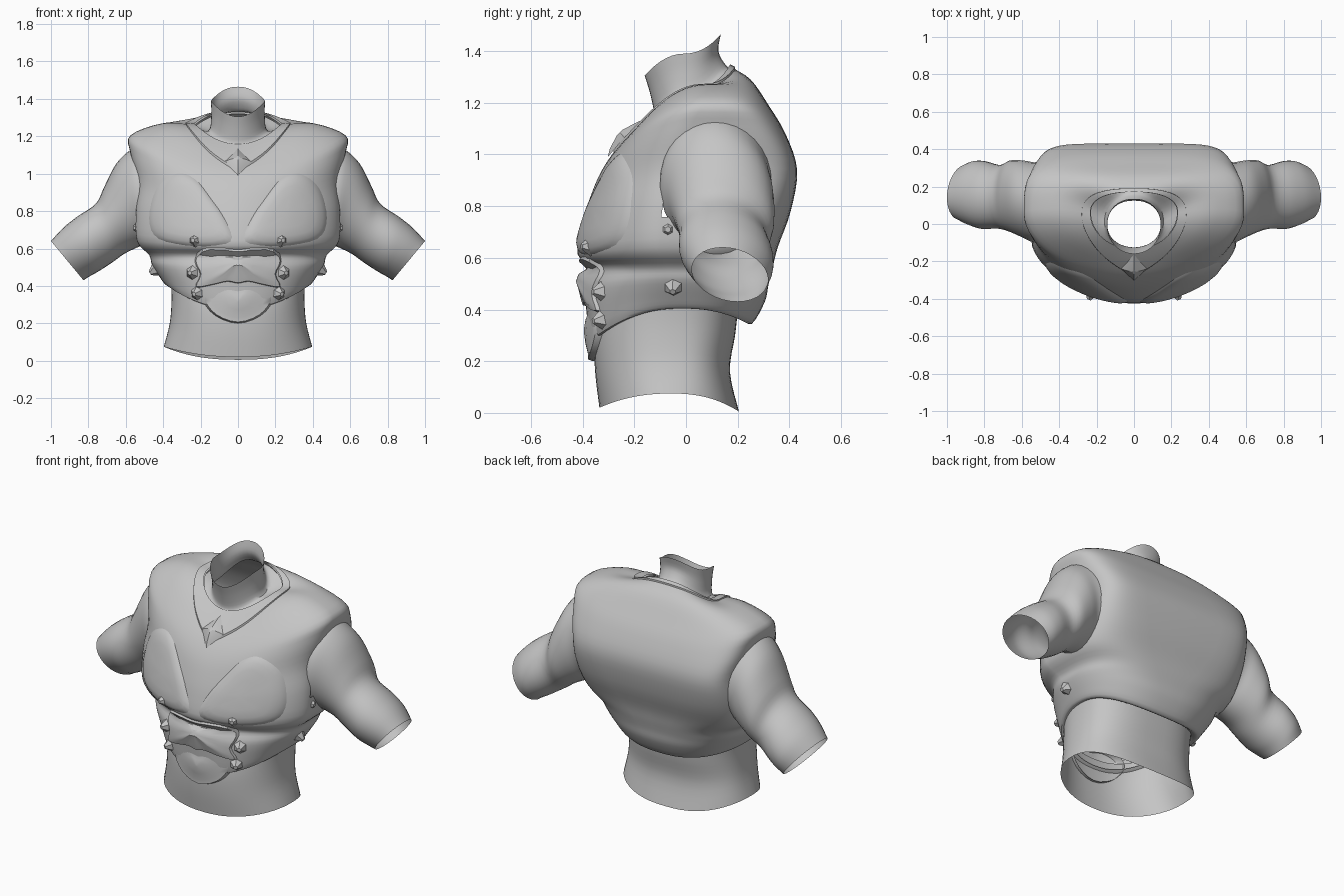
import bpy, bmesh, math
from mathutils import Vector, Matrix
from mathutils.bvhtree import BVHTree

if "Cube" in bpy.data.objects:
    bpy.data.objects.remove(bpy.data.objects["Cube"])

grey = bpy.data.materials.new("plain_grey")
grey.diffuse_color = (0.56, 0.56, 0.56, 1)
grey.use_nodes = True
grey.node_tree.nodes["Principled BSDF"].inputs["Base Color"].default_value = grey.diffuse_color


def make(name, verts, faces, angle=40):
    me = bpy.data.meshes.new(name)
    me.from_pydata([tuple(v) for v in verts], [], faces)
    me.materials.append(grey)
    ob = bpy.data.objects.new(name, me)
    bpy.context.collection.objects.link(ob)
    bm = bmesh.new()
    bm.from_mesh(me)
    bmesh.ops.recalc_face_normals(bm, faces=bm.faces)
    bm.to_mesh(me)
    bm.free()
    bpy.ops.object.select_all(action='DESELECT')
    ob.select_set(True)
    bpy.context.view_layer.objects.active = ob
    bpy.ops.object.shade_smooth_by_angle(angle=math.radians(angle))
    return ob


def blend(rows, v):
    """Smooth interpolation between the rows of numbers."""
    i = min(int(v), len(rows) - 2)
    f = v - i
    a, b, c, d = (rows[max(0, min(len(rows) - 1, i + k))] for k in (-1, 0, 1, 2))
    return [q + 0.5 * f * (r - p + f * (2 * p - 5 * q + 4 * r - s + f * (3 * (q - r) + s - p)))
            for p, q, r, s in zip(a, b, c, d)]


def smooth_loop(pts, sub=4):
    m = len(pts)
    return [blend([pts[(i + k) % m] for k in (-1, 0, 1, 2)], 1 + j / sub)
            for i in range(m) for j in range(sub)]


def body_point(rows, t, v):
    """Point on a body section: t = 0 front, pi/2 side, pi back."""
    hx, ys, yf, yb, zf, zs, zb, nf, nb = blend(rows, v)
    s, c = math.sin(t), math.cos(t)
    n, ye, ze = (nf, yf, zf) if c >= 0 else (nb, yb, zb)
    x = math.copysign(hx * abs(s) ** (2 / n), s)
    return Vector((x, ys + (ye - ys) * abs(c) ** (2 / n), zs + (ze - zs) * c * c))


def grid_faces(rings, seg):
    return [(r * seg + k, r * seg + (k + 1) % seg, (r + 1) * seg + (k + 1) % seg, (r + 1) * seg + k)
            for r in range(rings - 1) for k in range(seg)]


def loft(name, rows, seg=64, sub=4):
    count = (len(rows) - 1) * sub + 1
    verts = [body_point(rows, 2 * math.pi * k / seg, r / sub) for r in range(count) for k in range(seg)]
    return make(name, verts, grid_faces(count, seg))


# Vest: half width, side y, front y, back y, front z, side z, back z, front and back squareness
vest_rows = [
    (0.23, 0.06, -0.13, 0.17, 1.15, 1.26, 1.34, 2, 2.4),
    (0.40, 0.08, -0.20, 0.25, 1.09, 1.27, 1.29, 2, 3),
    (0.575, 0.07, -0.27, 0.32, 1.02, 1.205, 1.19, 1.9, 3.8),
    (0.575, 0.02, -0.325, 0.385, 0.94, 1.11, 1.08, 1.8, 4.8),
    (0.535, -0.05, -0.365, 0.43, 0.85, 0.95, 0.94, 1.75, 6.5),
    (0.545, -0.09, -0.40, 0.405, 0.74, 0.80, 0.78, 1.7, 5.5),
    (0.54, -0.10, -0.42, 0.355, 0.615, 0.64, 0.64, 1.7, 4),
    (0.475, -0.07, -0.365, 0.335, 0.56, 0.565, 0.56, 1.8, 3.2),
    (0.46, -0.05, -0.39, 0.32, 0.49, 0.515, 0.50, 1.9, 2.8),
    (0.42, -0.03, -0.385, 0.305, 0.39, 0.45, 0.43, 2.1, 2.5),
    (0.385, -0.02, -0.37, 0.255, 0.28, 0.405, 0.345, 2.2, 2.4),
    (0.355, -0.03, -0.34, 0.215, 0.295, 0.415, 0.365, 2.2, 2.4),
]
vest = loft("vest", vest_rows)
tree = BVHTree.FromPolygons([v.co.copy() for v in vest.data.vertices],
                            [tuple(p.vertices) for p in vest.data.polygons])

# Open the armholes
bm = bmesh.new()
bm.from_mesh(vest.data)
holes = []
for f in bm.faces:
    c = f.calc_center_median()
    if abs(c.x) > 0.42 and ((c.y - 0.12) / 0.16) ** 2 + ((c.z - 0.87) / 0.19) ** 2 < 1:
        holes.append(f)
bmesh.ops.delete(bm, geom=holes, context='FACES')
bm.to_mesh(vest.data)
bm.free()

# Waist, open at the bottom
loft("waist", [
    (0.36, -0.05, -0.345, 0.20, 0.34, 0.44, 0.39, 2.3, 2.7),
    (0.355, -0.06, -0.355, 0.19, 0.25, 0.33, 0.30, 2.3, 2.7),
    (0.365, -0.06, -0.35, 0.17, 0.14, 0.20, 0.16, 2.3, 2.7),
    (0.397, -0.06, -0.335, 0.205, 0.02, 0.075, 0.005, 2.2, 2.4)])

# Neck, tilted forward, flaring into the collar
loft("neck", [
    (0.145, -0.01, -0.16, 0.135, 1.305, 1.39, 1.465, 2, 2.2),
    (0.143, 0.0, -0.14, 0.125, 1.24, 1.31, 1.40, 2, 2.2),
    (0.158, 0.01, -0.125, 0.155, 1.165, 1.23, 1.345, 2, 2.2),
    (0.235, 0.06, -0.14, 0.18, 1.14, 1.25, 1.33, 2, 2.3)], seg=40)

# Raised collar band, pointed at the chest
seg, steps, centre = 64, 9, Vector((0, 0.1, 0.7))
verts = []
for r in range(steps):
    for k in range(seg):
        t = 2 * math.pi * k / seg
        front = min(t, 2 * math.pi - t)
        p = body_point(vest_rows, t, r / (steps - 1) * (0.35 + 2.0 * math.exp(-front / 0.4)))
        off = -0.01 if r == steps - 1 else 0.009
        verts.append(p + off * (p - centre).normalized())
make("collar_band", verts, grid_faces(steps, seg), 30)

# Arms: top x, z and bottom x, z of each section, centre y, half depth
arm_rows = [
    (0.50, 1.15, 0.48, 0.64, 0.12, 0.215),
    (0.57, 1.13, 0.50, 0.62, 0.115, 0.215),
    (0.65, 1.055, 0.54, 0.605, 0.135, 0.205),
    (0.715, 0.93, 0.61, 0.57, 0.15, 0.19),
    (0.76, 0.84, 0.68, 0.52, 0.145, 0.17),
    (0.86, 0.77, 0.75, 0.475, 0.155, 0.18),
    (0.935, 0.71, 0.795, 0.45, 0.165, 0.17),
    (1.0, 0.64, 0.826, 0.43, 0.17, 0.145)]
for side, label in ((1, "left"), (-1, "right")):
    verts, count, seg = [], 29, 32
    for r in range(count):
        xt, zt, xb, zb, yc, hy = blend(arm_rows, r / 4)
        for k in range(seg):
            c, s = math.cos(2 * math.pi * k / seg), math.sin(2 * math.pi * k / seg)
            verts.append((side * ((xt + xb) / 2 + c * (xt - xb) / 2), yc + hy * s - 0.03 * c * r / count,
                          (zt + zb) / 2 + c * (zt - zb) / 2))
    make(label + "_arm", verts, grid_faces(count, seg))


def on_vest(x, z):
    """Vest surface point and outward normal seen from the front."""
    hit, n, _, _ = tree.ray_cast(Vector((x, -2, z)), Vector((0, 1, 0)))
    if hit is None:
        return Vector((x, -0.36, z)), Vector((0, -1, 0))
    return hit, (n if n.y < 0 else -n)


def plate(name, pts, profile, cx, cz, angle=40):
    """Raised plate following the vest; profile lists (scale, height) from rim to centre."""
    verts = []
    for scale, height in profile:
        for x, z in pts:
            p, n = on_vest(cx + (x - cx) * scale, cz + (z - cz) * scale)
            verts.append(p + n * height)
    k = len(pts)
    p, n = on_vest(cx, cz)
    verts.append(p + n * profile[-1][1])
    base = (len(profile) - 1) * k
    faces = grid_faces(len(profile), k) + [(base + i, base + (i + 1) % k, base + k) for i in range(k)]
    return make(name, verts, faces, angle)


def both(outline):
    """Close a right half outline with its mirror image."""
    return outline + [(-x, z) for x, z in reversed(outline) if x > 0.001]


# Chest muscles, gently raised
chest = [(0.03, 0.63), (0.06, 0.75), (0.14, 0.87), (0.23, 0.98), (0.33, 1.01),
         (0.44, 0.93), (0.485, 0.76), (0.43, 0.645), (0.22, 0.605)]
relief = [(1, -0.006), (0.93, 0.004), (0.82, 0.013), (0.65, 0.018), (0.4, 0.018), (0.15, 0.018)]
for s, label in ((1, "left"), (-1, "right")):
    plate(label + "_chest_plate", smooth_loop([(s * x, z) for x, z in chest]), relief, s * 0.26, 0.78)

# Belt buckle with wings and chest gem
plate("buckle", smooth_loop(both([(0, 0.60), (0.07, 0.605), (0.20, 0.60), (0.24, 0.53), (0.21, 0.46),
                                  (0.235, 0.39), (0.15, 0.40), (0.06, 0.42), (0, 0.41)]), 3),
      [(1, -0.01), (0.92, 0.012), (0.65, 0.018), (0.35, 0.025), (0.12, 0.04)], 0, 0.51, 30)
plate("chest_gem", both([(0, 1.13), (0.07, 1.06), (0, 0.985)]),
      [(1, 0.008), (0.7, 0.02), (0.15, 0.035)], 0, 1.06, 20)

# Heart-shaped belly tongue hanging over the waist
tongue = smooth_loop(both([(0, 0.40), (0.09, 0.42), (0.17, 0.39), (0.185, 0.32), (0.12, 0.24), (0, 0.20)]), 3)
verts = []
for scale, y in ((1, -0.34), (1, -0.36), (0.94, -0.38), (0.75, -0.38), (0.4, -0.39), (0.05, -0.395)):
    verts += [(x * scale, y + 1.0 * (x * scale) ** 2, 0.32 + (z - 0.32) * scale) for x, z in tongue]
k = len(tongue)
make("belly_tongue", verts, grid_faces(6, k) + [tuple(range(5 * k, 6 * k))], 50)

# Pointed studs beside the buckle and on the flanks
bm = bmesh.new()
for s in (1, -1):
    spots = [on_vest(s * x, z) for x, z in ((0.23, 0.645), (0.245, 0.47), (0.22, 0.36))]
    for y, z in ((-0.05, 0.485), (-0.07, 0.71)):
        hit, n, _, _ = tree.ray_cast(Vector((s * 2, y, z)), Vector((-s, 0, 0)))
        n = n if n.x * s > 0 else -n
        spots.append((hit - n * (0.02 if z > 0.6 else 0), n))
    for p, n in spots:
        mat = Matrix.Translation(p + n * 0.01) @ n.to_track_quat('Z', 'Y').to_matrix().to_4x4()
        bmesh.ops.create_cone(bm, cap_ends=True, segments=6, radius1=0.045, radius2=0.012,
                              depth=0.045, matrix=mat)
bm.verts.index_update()
verts = [v.co.copy() for v in bm.verts]
faces = [tuple(v.index for v in f.verts) for f in bm.faces]
bm.free()
make("studs", verts, faces, 20)
